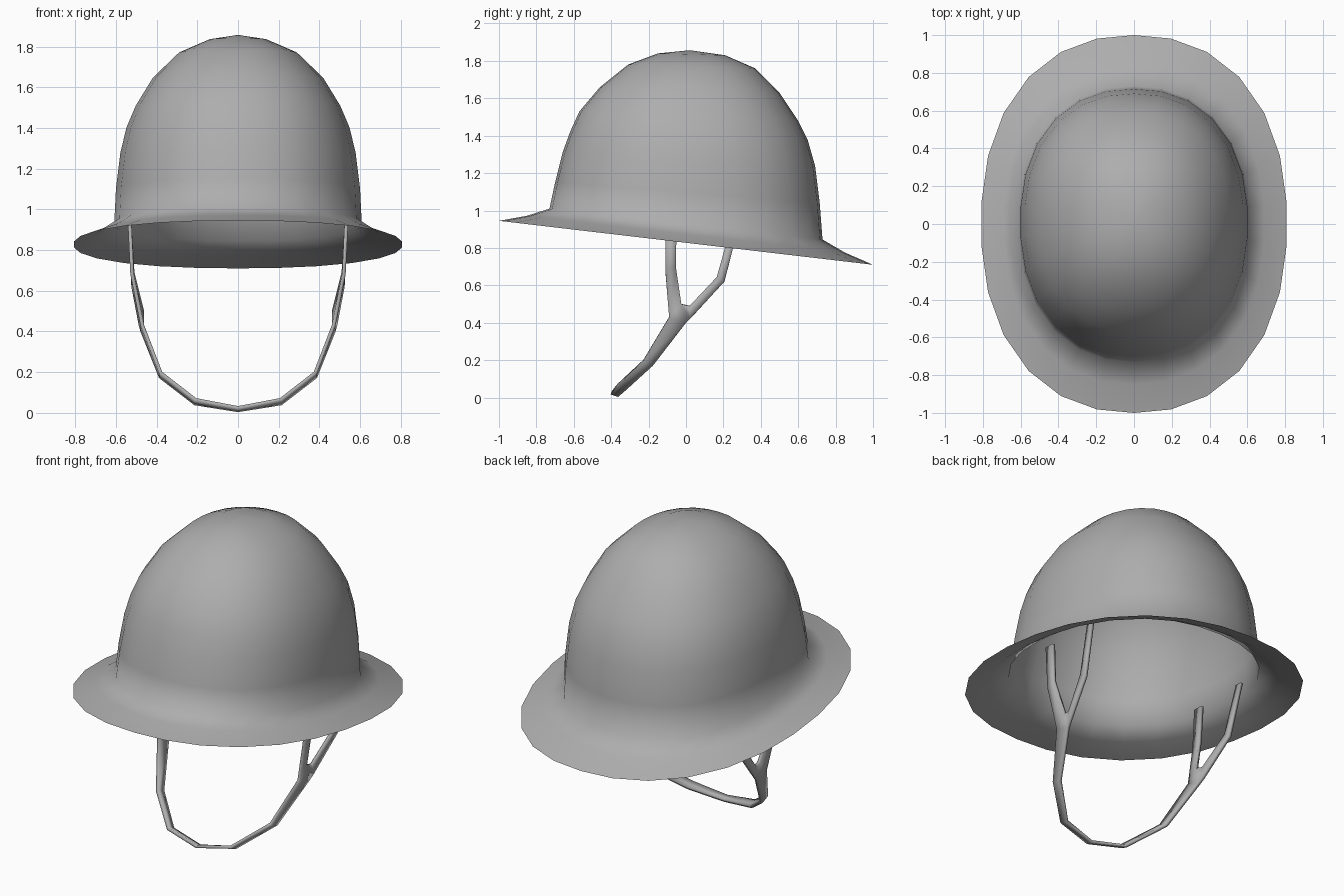
import bpy, bmesh, math

if "Cube" in bpy.data.objects:
    bpy.data.objects.remove(bpy.data.objects["Cube"])

grey = bpy.data.materials.new("grey")
grey.diffuse_color = (0.42, 0.42, 0.42, 1)
grey.use_nodes = True
grey.node_tree.nodes["Principled BSDF"].inputs["Base Color"].default_value = grey.diffuse_color


def finish(name, bm):
    me = bpy.data.meshes.new(name)
    bm.to_mesh(me)
    bm.free()
    me.materials.append(grey)
    ob = bpy.data.objects.new(name, me)
    bpy.context.collection.objects.link(ob)
    return ob


def smooth(ob, degrees):
    bpy.ops.object.select_all(action='DESELECT')
    ob.select_set(True)
    bpy.context.view_layer.objects.active = ob
    bpy.ops.object.shade_smooth_by_angle(angle=math.radians(degrees))


# Helmet shell: tilted oval rings from brim edge to crown
# each ring: front y, front z, back y, back z, half width
RINGS = [
    (-1.0, .945, 1.0, .71, .81),
    (-.85, .972, .85, .775, .69),
    (-.73, 1.01, .73, .845, .61),
    (-.70, 1.15, .715, 1.04, .602),
    (-.66, 1.31, .69, 1.24, .58),
    (-.62, 1.42, .65, 1.38, .55),
    (-.57, 1.53, .60, 1.48, .505),
    (-.46, 1.66, .50, 1.63, .42),
    (-.31, 1.78, .37, 1.76, .29),
    (-.15, 1.84, .21, 1.83, .14),
]
SIDES, POWER = 26, 2.25
bm = bmesh.new()
loops = []
for fy, fz, by, bz, w in RINGS:
    loop = []
    for i in range(SIDES):
        a = 2 * math.pi * i / SIDES
        s, c = math.sin(a), math.cos(a)
        r = (abs(s) ** POWER + abs(c) ** POWER) ** (-1 / POWER)
        t = (1 + r * c) / 2
        loop.append(bm.verts.new((w * r * s, fy + (by - fy) * t, fz + (bz - fz) * t)))
    loops.append(loop)
for lo, hi in zip(loops, loops[1:]):
    for i in range(SIDES):
        j = (i + 1) % SIDES
        bm.faces.new((lo[j], lo[i], hi[i], hi[j]))
apex = bm.verts.new((0, .02, 1.857))
for i in range(SIDES):
    bm.faces.new((loops[-1][(i + 1) % SIDES], loops[-1][i], apex))
smooth(finish("helmet_shell", bm), 75)

# Chin strap: one half as flat ribbons forking in two, then mirrored
# each station: x, front edge y and z, rear edge y and z
CHIN = [(0, -.40, .025, -.36, .012), (.21, -.37, .065, -.32, .045),
        (.38, -.23, .197, -.175, .175), (.47, -.09, .43, 0, .40)]
FRONT_FORK = [(.47, -.09, .43, -.025, .50), (.52, -.11, .68, -.055, .70),
              (.532, -.11, .93, -.05, .93)]
REAR_FORK = [(.47, -.025, .50, 0, .40), (.478, .02, .49, .025, .425),
             (.515, .165, .645, .205, .62), (.532, .245, .93, .285, .93)]
bm = bmesh.new()
for ribbon in (CHIN, FRONT_FORK, REAR_FORK):
    pairs = [(bm.verts.new((x, fy, fz)), bm.verts.new((x, ry, rz)))
             for x, fy, fz, ry, rz in ribbon]
    for (a, b), (c, d) in zip(pairs, pairs[1:]):
        bm.faces.new((a, b, d, c))
# close the fork with the triangle between the three ribbons
fork = [bm.verts.new((.47, y, z)) for y, z in ((-.09, .43), (0, .40), (-.025, .50))]
bm.faces.new(fork)
bmesh.ops.remove_doubles(bm, verts=bm.verts, dist=.0005)
bmesh.ops.recalc_face_normals(bm, faces=bm.faces)
strap = finish("chin_strap", bm)
smooth(strap, 40)
mirror = strap.modifiers.new("mirror", 'MIRROR')
mirror.use_clip = True
solid = strap.modifiers.new("thickness", 'SOLIDIFY')
solid.thickness = .018
solid.offset = 0
